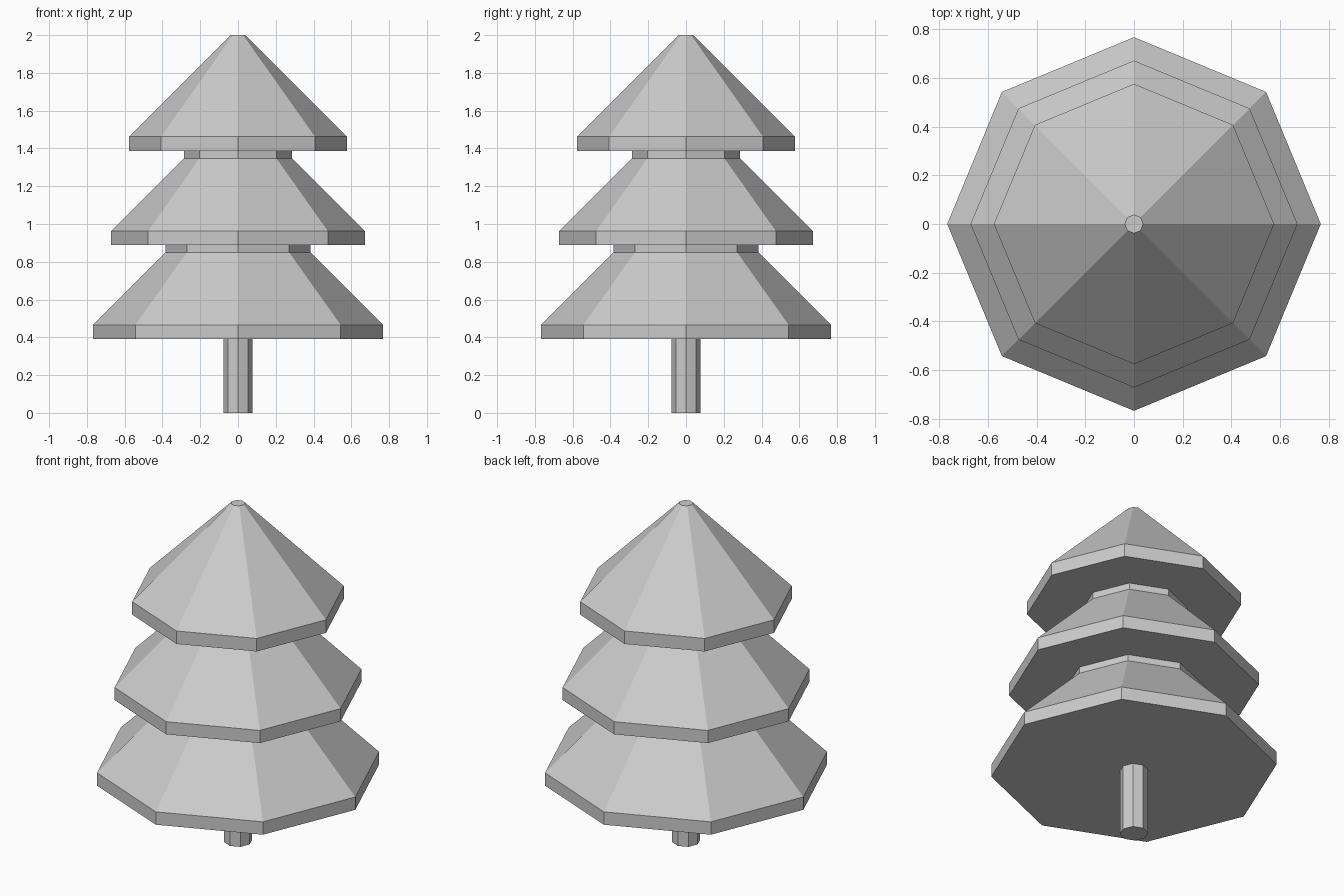
import bpy, bmesh
from math import cos, sin, pi

if "Cube" in bpy.data.objects:
    bpy.data.objects.remove(bpy.data.objects["Cube"])

SIDES = 8


def lathe(name, profile):
    """Sweep (radius, z) points round the z axis into a closed, flat-faced solid."""
    bm = bmesh.new()
    rings = []
    for r, z in profile:
        rings.append([bm.verts.new((r * cos(2 * pi * i / SIDES),
                                    r * sin(2 * pi * i / SIDES), z))
                      for i in range(SIDES)])
    for low, high in zip(rings, rings[1:]):
        for i in range(SIDES):
            j = (i + 1) % SIDES
            bm.faces.new((low[i], low[j], high[j], high[i]))
    bm.faces.new(rings[0][::-1])
    bm.faces.new(rings[-1])
    mesh = bpy.data.meshes.new(name)
    bm.to_mesh(mesh)
    bm.free()
    obj = bpy.data.objects.new(name, mesh)
    bpy.context.collection.objects.link(obj)
    return obj


# Trunk
lathe("trunk", [(0.076, 0), (0.076, 0.39)])

# Foliage: each tier has a vertical rim, a slope and a narrow collar under the next tier
tiers = [  # rim radius, rim bottom, rim top, slope-top radius, slope-top z
    (0.768, 0.39, 0.466, 0.383, 0.85),
    (0.672, 0.888, 0.963, 0.287, 1.348),
    (0.576, 1.386, 1.463, 0.038, 2.0),
]
profile = []
for rim, bottom, rim_top, neck, neck_z in tiers:
    if profile:
        profile.append((profile[-1][0], bottom))
    profile += [(rim, bottom), (rim, rim_top), (neck, neck_z)]
lathe("foliage", profile)
